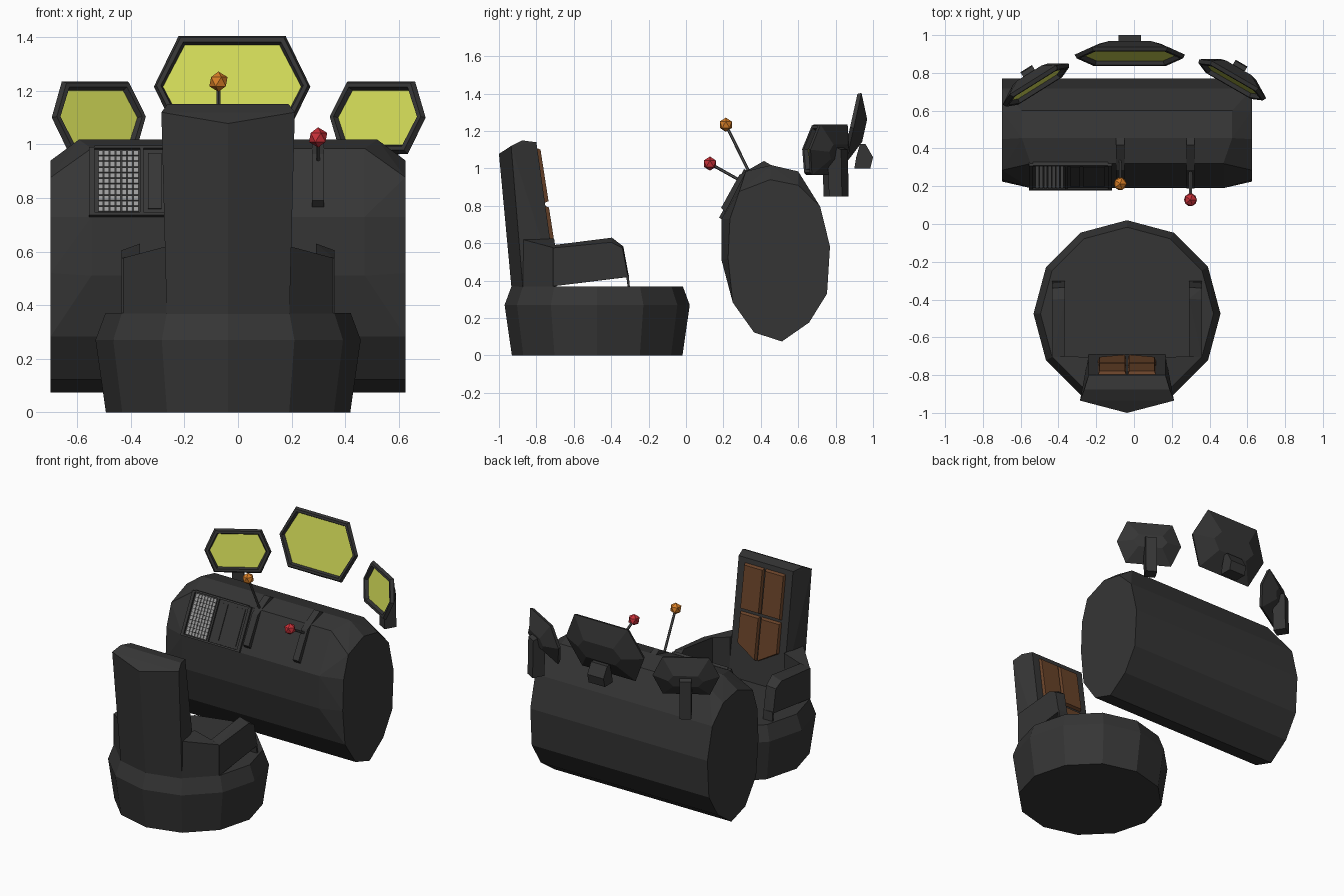
import bpy, bmesh, math
from mathutils import Matrix, Vector

if "Cube" in bpy.data.objects:
    bpy.data.objects.remove(bpy.data.objects["Cube"])

CX = -0.037  # symmetry plane of chair and console


def mat(name, r, g, b):
    m = bpy.data.materials.new(name)
    m.diffuse_color = (r, g, b, 1)
    m.use_nodes = True
    m.node_tree.nodes["Principled BSDF"].inputs["Base Color"].default_value = m.diffuse_color
    return m


DARK = mat("charcoal", .036, .036, .036)
YELLOW = mat("screen yellow", .66, .72, .10)
BROWN = mat("brown cushion", .14, .055, .022)
ORANGE = mat("orange knob", .68, .21, .02)
RED = mat("red knob", .58, .03, .04)
KEY = mat("key grey", .33, .33, .33)
STEEL = mat("lever grey", .09, .09, .09)


def finish(name, bm, *mats):
    bmesh.ops.recalc_face_normals(bm, faces=bm.faces)
    me = bpy.data.meshes.new(name)
    bm.to_mesh(me)
    bm.free()
    for m in mats:
        me.materials.append(m)
    ob = bpy.data.objects.new(name, me)
    bpy.context.collection.objects.link(ob)
    return ob


def add_hull(bm, pts):
    vs = [bm.verts.new(p) for p in pts]
    r = bmesh.ops.convex_hull(bm, input=vs)
    junk = [v for v in r["geom_interior"] if isinstance(v, bmesh.types.BMVert)]
    bmesh.ops.delete(bm, geom=junk, context='VERTS')


def hull(name, pts, m):
    bm = bmesh.new()
    add_hull(bm, pts)
    bmesh.ops.dissolve_limit(bm, angle_limit=0.02, verts=bm.verts, edges=bm.edges)
    return finish(name, bm, m)


def both(name, pts, m):
    hull(name + "_left", pts, m)
    hull(name + "_right", [(2 * CX - x, y, z) for x, y, z in pts], m)


def slab(x0, x1, prof):
    return [(x, y, z) for x in (x0, x1) for y, z in prof]


# chair base: twelve-sided drum
ring = lambda r, z: [(CX + r * math.cos(i * math.pi / 6), -.475 + r * math.sin(i * math.pi / 6), z)
                     for i in range(12)]
hull("chair_base", ring(.456, 0) + ring(.495, .27) + ring(.458, .37), DARK)

# backrest: leaning block with a pointed rear
back = []
for s in (-1, 1):
    back += [(CX + s * .229, -.872, .36), (CX + s * .203, -.69, .36), (CX + s * .249, -.935, 1.12),
             (CX + s * .226, -.876, 1.15), (CX + s * .203, -.80, 1.14)]
hull("backrest", back + [(CX, -.933, .36), (CX, -1.0, 1.078)], DARK)

# cushions: two upper and two pointed lower pads
front_y = lambda z: -.727 - .145 * (z - .636)


def pad(name, corners):
    mx = sum(c[0] for c in corners) / 4
    mz = sum(c[1] for c in corners) / 4
    pts = []
    for x, z in corners:
        pts.append((x, front_y(z) - .004, z))
        pts.append((x + (mx - x) * .1, front_y(z) + .018, z + (mz - z) * .07))
    both(name, pts, BROWN)


xo, xi = CX - .153, CX - .004
pad("upper_cushion", [(xo, .815), (xi, .815), (xi, 1.11), (xo, 1.11)])
pad("lower_cushion", [(xo, .60), (xi, .515), (xi, .80), (xo, .80)])

# wings joining backrest and arms
both("wing", [(x, y, z) for x, y, t in ((-.434, -.704, .575), (-.266, -.872, .62),
                                        (-.24, -.705, .625), (-.365, -.70, .59)) for z in (.365, t)], DARK)

# armrests and their front struts
both("armrest",
     [(-.434, -.71, .37), (-.434, -.71, .575), (-.434, -.40, .605), (-.434, -.34, .575), (-.434, -.31, .42),
      (-.365, -.71, .37), (-.365, -.71, .59), (-.365, -.396, .63), (-.365, -.335, .583), (-.365, -.305, .42)], DARK)
both("arm_strut", slab(-.434, -.365, [(-.32, .43), (-.306, .43), (-.30, .365), (-.312, .365)]), DARK)

# console drum: end outline plus a raised control hump
end = [(.225, .52), (.235, .73), (.285, .877), (.449, .94), (.6, .91), (.717, .797), (.77, .583),
       (.754, .33), (.658, .176), (.513, .075), (.364, .123), (.25, .283)]
hump = [(.19, .51, .51), (.19, .73, .51), (.32, .985, .51), (.455, 1.018, .557), (.6, .984, .557)]
hull("console", slab(CX - .662, CX + .662, end)
     + [(CX + s * d, y, z) for s in (-1, 1) for y, z, d in hump], DARK)


# control panel parts lie on the sloping front facet
def on_slope(x, s, h):
    return (x, .19 + .454 * s - .891 * h, .73 + .891 * s + .454 * h)


def plate(bm, x0, x1, s0, s1, h):
    add_hull(bm, [on_slope(x, s, k) for x in (x0, x1) for s in (s0, s1) for k in (-.005, h)])


bm = bmesh.new()
plate(bm, -.556, -.116, 0, .286, .004)
for x0, x1, s0, s1 in ((-.556, -.535, 0, .286), (-.137, -.116, 0, .286), (-.535, -.137, 0, .012),
                       (-.535, -.137, .28, .292), (-.365, -.352, .012, .28)):
    plate(bm, x0, x1, s0, s1, .014)
plate(bm, -.335, -.285, .03, .262, .009)
plate(bm, -.270, -.155, .03, .262, .009)
finish("control_panel", bm, DARK)

bm = bmesh.new()
cols, rows = 7, 11
cw, ch = .153 / cols, .258 / rows
for i in range(cols):
    for j in range(rows):
        x, s = -.523 + i * cw, .016 + j * ch
        plate(bm, x + .002, x + cw - .002, s + .002, s + ch - .002, .011)
finish("keys", bm, KEY)

# lever rails, stems and faceted knobs
rail = [(.188, .79), (.285, .965), (.417, 1.04), (.46, 1.015), (.44, .98), (.33, .95), (.21, .765)]


def lever(name, x, foot, tip, m):
    hull(name + "_rail", slab(x - .022, x + .022, rail), DARK)
    a, b = Vector((x, *foot)), Vector((x, *tip))
    bm = bmesh.new()
    rot = (b - a).to_track_quat('Z', 'Y').to_matrix().to_4x4()
    bmesh.ops.create_cone(bm, cap_ends=True, segments=6, radius1=.008, radius2=.008, depth=(b - a).length,
                          matrix=Matrix.Translation((a + b) / 2) @ rot)
    finish(name + "_stem", bm, STEEL)
    bm = bmesh.new()
    bmesh.ops.create_icosphere(bm, subdivisions=1, radius=.038, matrix=Matrix.Translation(b))
    finish(name + "_knob", bm, m)


lever("orange_lever", -.073, (.34, .975), (.213, 1.234), ORANGE)
lever("red_lever", .299, (.30, .93), (.128, 1.026), RED)


# screens: six-sided bezels with a recessed yellow face
def screen(name, centre, yaw, tilt, half_w, top_w, half_h):
    bm = bmesh.new()
    shape = [(-half_w, 0), (-top_w, half_h), (top_w, half_h), (half_w, 0), (top_w, -half_h), (-top_w, -half_h)]
    loops = []
    for margin, depth in ((.11 * half_w / .29 + .02, .08), (0, .02), (.01, 0), (.026, 0), (.034, .022)):
        kx, kz = 1 - margin / half_w, 1 - margin / half_h
        loops.append([bm.verts.new((x * kx, depth, z * kz)) for x, z in shape])
    bm.faces.new(loops[0])
    for a, b in zip(loops, loops[1:]):
        for i in range(6):
            j = (i + 1) % 6
            bm.faces.new((a[i], a[j], b[j], b[i]))
    bm.faces.new(loops[-1]).material_index = 1
    ob = finish(name, bm, DARK, YELLOW)
    ob.matrix_world = (Matrix.Translation(centre) @ Matrix.Rotation(math.radians(yaw), 4, 'Z')
                       @ Matrix.Rotation(math.radians(-tilt), 4, 'X'))


screen("centre_screen", (-.022, .877, 1.22), 0, 12.5, .292, .2, .193)
screen("left_screen", (-.51, .725, 1.104), 32, 11, .206, .145, .138)
screen("right_screen", (.512, .752, 1.104), -30, 11, .206, .145, .138)

# screen mounts
hull("centre_mount", slab(-.083, .038, [(.93, 1.13), (.96, 1.13), (1.0, 1.06), (.985, 1.0), (.90, 1.0), (.91, 1.06)]), DARK)
for name, at, yaw in (("left_mount", (-.51, .725), 32), ("right_mount", (.512, .752), -30)):
    ob = hull(name, slab(-.036, .036, [(.06, 1.12), (.11, 1.10), (.115, .85), (.035, .85), (.03, 1.0)]), DARK)
    ob.matrix_world = Matrix.Translation((*at, 0)) @ Matrix.Rotation(math.radians(yaw), 4, 'Z')
